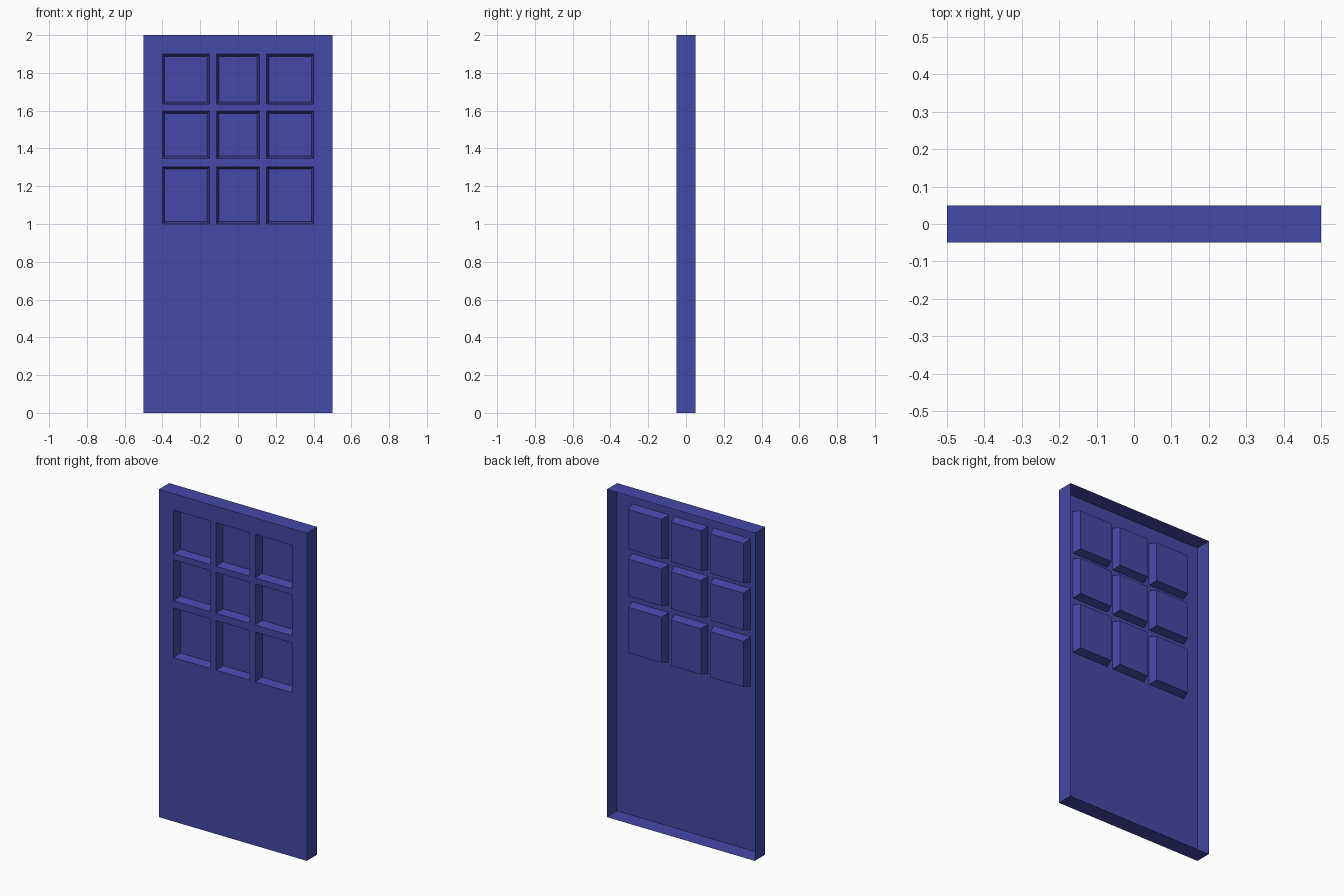
import bpy, bmesh

if "Cube" in bpy.data.objects:
    bpy.data.objects.remove(bpy.data.objects["Cube"])

# Cut positions: outer edges plus window openings
XS = [-0.5, -0.4, -0.152, -0.113, 0.113, 0.152, 0.4, 0.5]
ZS = [0.0, 1.0, 1.303, 1.347, 1.597, 1.634, 1.9, 2.0]
FRONT, BACK = -0.05, 0.05

bm = bmesh.new()

# Front sheet as a grid; odd cells in both directions are the panes
grid = [[bm.verts.new((x, FRONT, z)) for z in ZS] for x in XS]
panes = []
for i in range(len(XS) - 1):
    for j in range(len(ZS) - 1):
        f = bm.faces.new((grid[i][j], grid[i + 1][j],
                          grid[i + 1][j + 1], grid[i][j + 1]))
        if i % 2 and j % 2:
            panes.append(f)
bm.normal_update()

# Recessed panes with tapered walls
bmesh.ops.inset_individual(bm, faces=panes, thickness=0.017, depth=0.0)
for v in {v for f in panes for v in f.verts}:
    v.co.y = FRONT + 0.05

# Side walls, open at the back
rim = [e for e in bm.edges if e.is_boundary]
new = bmesh.ops.extrude_edge_only(bm, edges=rim)["geom"]
for v in new:
    if isinstance(v, bmesh.types.BMVert):
        v.co.y = BACK
bm.normal_update()

mesh = bpy.data.meshes.new("door")
bm.to_mesh(mesh)
bm.free()
door = bpy.data.objects.new("door", mesh)
bpy.context.collection.objects.link(door)

# Blue paint
paint = bpy.data.materials.new("blue_paint")
paint.diffuse_color = (0.06, 0.065, 0.38, 1.0)
paint.use_nodes = True
paint.node_tree.nodes["Principled BSDF"].inputs["Base Color"].default_value = paint.diffuse_color
mesh.materials.append(paint)
